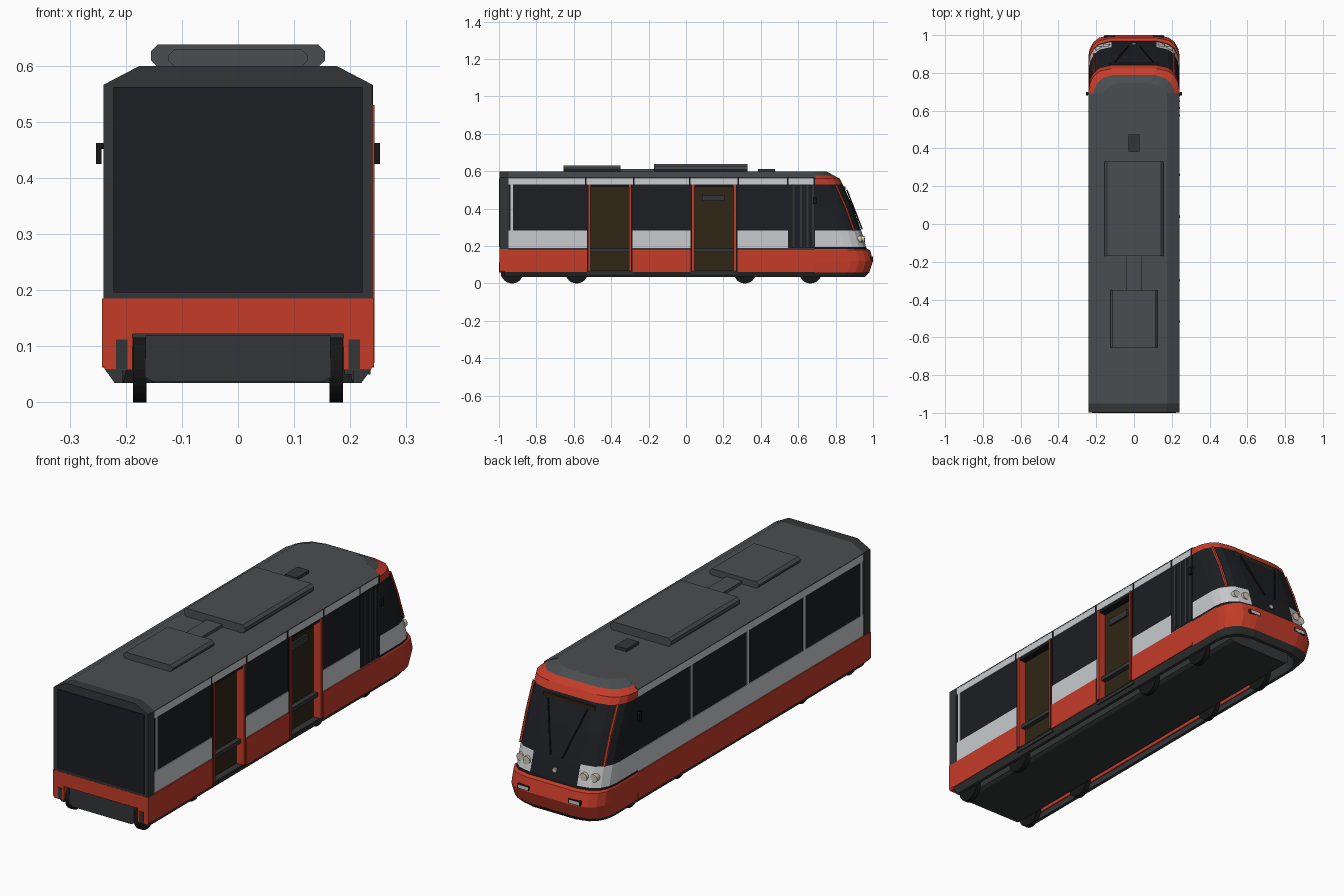
import bpy, bmesh, math
from mathutils import Vector

if "Cube" in bpy.data.objects:
    bpy.data.objects.remove(bpy.data.objects["Cube"])

def material(name, r, g, b):
    m = bpy.data.materials.new(name)
    m.diffuse_color = (r, g, b, 1)
    m.use_nodes = True
    m.node_tree.nodes["Principled BSDF"].inputs["Base Color"].default_value = m.diffuse_color
    return m

RED = material("red_paint", .56, .045, .022)
WHITE = material("white_paint", .58, .6, .62)
GLASS = material("dark_glass", .012, .013, .016)
ROOF = material("roof_grey", .068, .075, .08)
DARK = material("dark_trim", .034, .036, .037)
BLACK = material("black_rubber", .008, .008, .008)
BROWN = material("tinted_door", .03, .019, .008)
LAMP = material("lamp", .65, .58, .45)

def mesh(name, verts, faces, mats, indices=None):
    me = bpy.data.meshes.new(name)
    me.from_pydata([tuple(v) for v in verts], [], faces)
    for m in mats:
        me.materials.append(m)
    if indices:
        me.polygons.foreach_set("material_index", indices)
    bm = bmesh.new()
    bm.from_mesh(me)
    bmesh.ops.recalc_face_normals(bm, faces=bm.faces)
    bm.to_mesh(me)
    bm.free()
    ob = bpy.data.objects.new(name, me)
    bpy.context.collection.objects.link(ob)
    return ob

def prism(name, profile, y0, y1, mat):
    """Extrude an (x, z) profile along y."""
    n = len(profile)
    verts = [(x, y, z) for y in (y0, y1) for x, z in profile]
    faces = [(i, (i + 1) % n, n + (i + 1) % n, n + i) for i in range(n)]
    faces += [tuple(range(n)), tuple(range(n, 2 * n))]
    return mesh(name, verts, faces, [mat])

def box(name, x0, x1, y0, y1, z0, z1, mat):
    return prism(name, [(x0, z0), (x1, z0), (x1, z1), (x0, z1)], y0, y1, mat)

def mirrored(half):
    return half + [(-x, z) for x, z in reversed(half)]

def rod(name, a, b, r, mat, sides=6):
    a, b = Vector(a), Vector(b)
    me = bpy.data.meshes.new(name)
    bm = bmesh.new()
    bmesh.ops.create_cone(bm, cap_ends=True, segments=sides, radius1=r, radius2=r,
                          depth=(b - a).length)
    bm.to_mesh(me)
    bm.free()
    me.materials.append(mat)
    ob = bpy.data.objects.new(name, me)
    bpy.context.collection.objects.link(ob)
    ob.location = (a + b) / 2
    ob.rotation_euler = (b - a).to_track_quat('Z', 'Y').to_euler()
    return ob

JOIN = .69  # where the straight body meets the nose

# inner body, roof and chassis
box("inner_body", -.2, .2, -.98, JOIN + .02, .115, .58, DARK)
prism("roof", mirrored([(.24, .562), (.24, .566), (.175, .6)]), -.95, JOIN, ROOF)
prism("chassis", mirrored([(.15, .036), (.165, .045), (.165, .12)]), -.99, .87, DARK)

# side cladding: bands of paint and window openings
for s, side in ((-1, "left"), (1, "right")):
    def slab(name, y0, y1, z0, z1, x0, x1, mat):
        return box(f"{side}_{name}", s * x0, s * x1, y0, y1, z0, z1, mat)

    bays = [(-.97, JOIN)] if s < 0 else [(-.97, -.53), (-.285, .025), (.275, JOIN)]
    for a, b in bays:
        slab("red_panel", a, b, .062, .185, .2, .242, RED)
        slab("white_panel", a, b, .187, .283, .2, .239, WHITE)
        slab("window_band", a, b, .283, .53, .2, .236, GLASS)
    slab("cant_rail", -.95, JOIN, .53, .566, .19, .239, WHITE)
    prism(side + "_skirt", [(s * .24, .064), (s * .22, .035), (s * .205, .035), (s * .205, .064)],
          -.97, JOIN, DARK)
    if s < 0:
        for y in (.30, -.11, -.52, -.935):
            slab("window_post", y - .006, y + .006, .283, .53, .2, .239, WHITE)
    else:
        for y in (-.535, -.28, .02, .28, .545, .685):
            slab("rail_gap", y - .004, y + .004, .53, .566, .2, .2405, BLACK)
        slab("rear_post", -.938, -.926, .283, .53, .2, .239, WHITE)
        # panelled bay behind the cab
        slab("cab_bay", .545, JOIN, .19, .53, .2, .2405, GLASS)
        for y in (.575, .615, .65, .68):
            slab("cab_bay_rib", y - .005, y + .005, .195, .525, .2, .2435, DARK)
        # recessed doors
        for a, b in ((-.53, -.285), (.025, .275)):
            slab("door_leaf", a, b, .062, .53, .195, .206, BROWN)
            slab("door_step", a, b, .05, .07, .19, .236, DARK)
            slab("door_bar", a + .015, b - .015, .168, .186, .2, .228, DARK)
            slab("door_header", a, b, .515, .532, .2, .236, BLACK)
            for y, d in ((a, 1), (b, -1)):
                slab("door_seal", y, y + d * .008, .062, .53, .2, .24, BLACK)
                slab("door_jamb", y + d * .008, y + d * .02, .07, .53, .2, .243, RED)
        slab("door_sign", .085, .205, .44, .472, .2, .216, DARK)

    # mirror, tail lamp and wheels
    slab("mirror_arm", .685, .697, .452, .462, .23, .253, BLACK)
    slab("mirror", .68, .7, .425, .462, .243, .253, BLACK)
    slab("tail_lamp", -1, -.98, .06, .112, .197, .217, DARK)
    for y in (-.93, -.585, .315, .665):
        rod(side + "_wheel", (s * .163, y, .06), (s * .187, y, .06), .06, BLACK, 24)

# rear end
prism("rear_frame", mirrored([(.24, .185), (.24, .566), (.175, .6)]), -.997, -.95, DARK)
box("rear_window", -.222, .222, -1, -.98, .196, .562, GLASS)
prism("rear_bumper", mirrored([(.188, .122), (.188, .058), (.236, .058), (.242, .066), (.242, .185)][::-1]),
      -.998, -.965, RED)

# nose: lofted U-shaped rings of (height, half width, front y)
def ring(z, w, f):
    half = [(w, JOIN)]
    for i in range(5):
        t = math.radians(22.5 * i)
        half.append((w - .09 + .09 * math.cos(t), f - .116 + .11 * math.sin(t)))
    half.append((w * .5, f))
    return [Vector((x, max(y, JOIN), z)) for x, y in mirrored(half)]

LEVELS = [(.1, .19, .93), (.035, .205, .94), (.035, .22, .957), (.06, .238, .98), (.12, .242, 1.0),
          (.178, .242, .984), (.185, .239, .968), (.195, .239, .963), (.283, .238, .937),
          (.41, .238, .892), (.53, .239, .838), (.56, .24, .822), (.578, .216, .79), (.6, .175, .75)]
BANDS = [DARK, DARK, DARK, RED, RED, RED, BLACK, WHITE, GLASS, GLASS, RED, RED, ROOF]
rings = [ring(*l) for l in LEVELS]
n = len(rings[0])
mats = [RED, WHITE, GLASS, ROOF, DARK, BLACK]
faces, idx = [], []
for k, m in enumerate(BANDS):
    for i in range(n - 1):
        faces.append((k * n + i, k * n + i + 1, (k + 1) * n + i + 1, (k + 1) * n + i))
        centre = m is WHITE and abs(i - (n - 2) / 2) < 1
        idx.append(mats.index(GLASS if centre else m))
last = (len(rings) - 1) * n
faces += [tuple(range(n)), tuple(range(last, last + n))]
idx += [4, 3]
mesh("nose", [v for r in rings for v in r], faces, mats, idx)

# nose details
for s in (-1, 1):
    path = [rings[k][3 if s > 0 else n - 4] for k in (8, 9, 10)]
    for a, b in zip(path, path[1:]):
        rod("windscreen_pillar", a, b, .007, RED)
    for x, y in ((.145, .946), (.187, .932)):
        rod("headlamp", (s * x, y - .02, .237), (s * x, y + .008, .237), .018, LAMP, 16)
    box("bumper_lamp_frame", s * .1, s * .16, .95, .999, .124, .144, BLACK)
    box("bumper_lamp", s * .105, s * .155, .95, 1.0, .127, .141, WHITE)
    rod("wiper", (s * .03, .942, .29), (s * .1, .86, .5), .004, BLACK)
rod("nose_badge_disc", (0, .93, .232), (0, .957, .232), .01, LAMP, 12)
box("destination_panel", -.13, .13, .82, .852, .492, .518, BROWN)

# roof equipment
def pod(name, w, y0, y1, h):
    z, c = .598, .012
    prism(name, mirrored([(w - c, z), (w, z + c), (w, h - c), (w - c, h)]), y0, y1, ROOF)

pod("roof_unit_large", .155, -.17, .33, .638)
pod("roof_unit_small", .125, -.655, -.35, .63)
box("roof_duct", -.04, .04, -.36, -.16, .598, .613, ROOF)
box("roof_antenna_base", -.03, .03, .385, .475, .598, .613, DARK)
